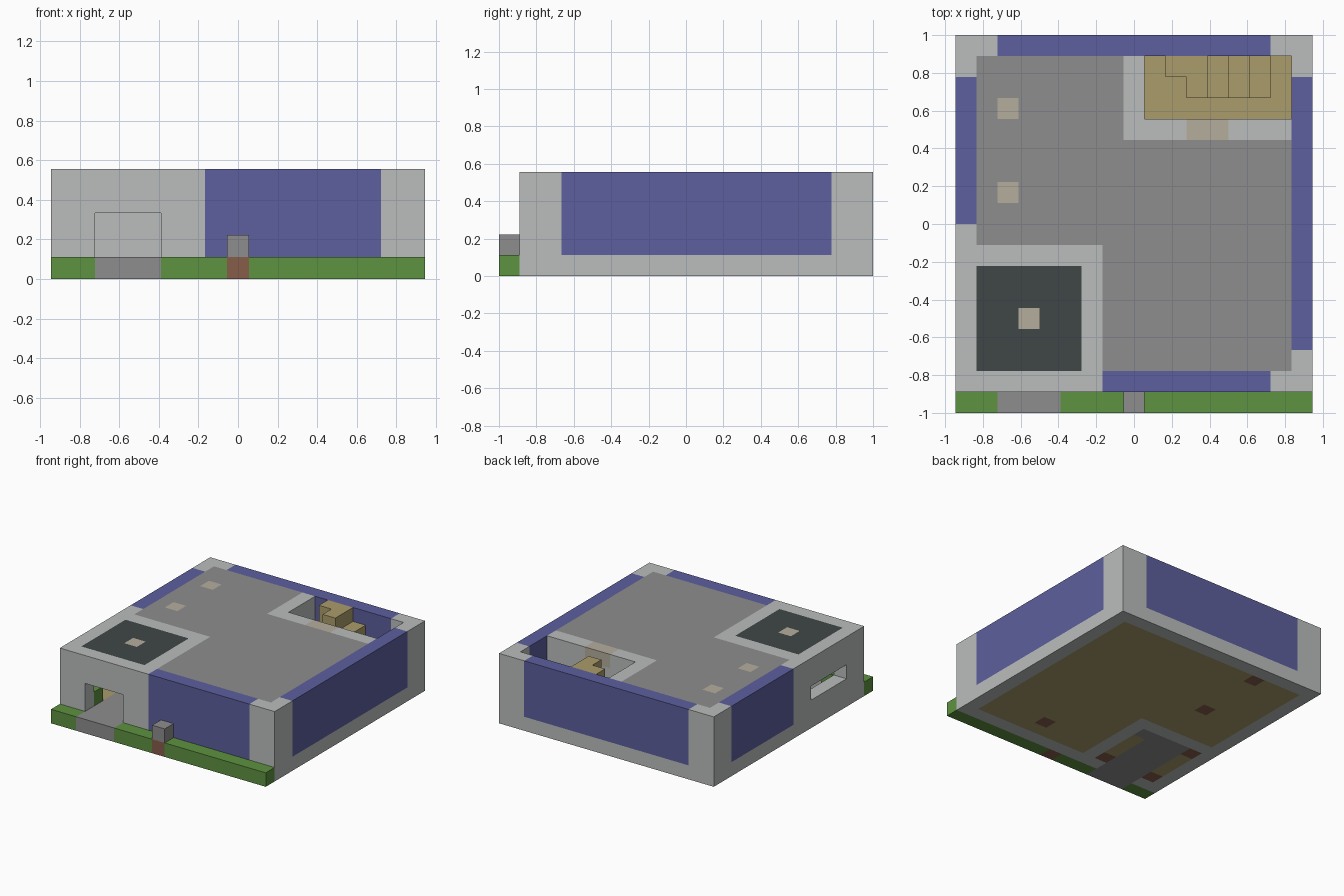
import bpy, bmesh
from mathutils import Vector

cube = bpy.data.objects.get("Cube")
if cube:
    bpy.data.objects.remove(cube, do_unlink=True)

UNIT = 1 / 9
ORIGIN = Vector((-8.5, -9, 0))


def material(name, r, g, b):
    lin = [((c / 255 + 0.055) / 1.055) ** 2.4 for c in (r, g, b)] + [1]
    m = bpy.data.materials.new(name)
    m.use_nodes = True
    m.diffuse_color = lin
    m.node_tree.nodes["Principled BSDF"].inputs["Base Color"].default_value = lin
    return m


plaster = material("light grey plaster", 187, 190, 189)
glass = material("blue glass", 93, 95, 158)
grass = material("grass green", 94, 146, 64)
stone = material("mid grey stone", 141, 141, 141)
slate = material("dark slate", 64, 70, 70)
wood = material("tan wood", 171, 156, 108)
lamp = material("beige lamp", 181, 174, 157)
soil = material("brown soil", 134, 93, 74)

cells = {}   # block position -> part name
colours = {}  # part name -> material


def fill(part, mat, xs, ys, zs):
    """Fill a range of blocks; later fills replace earlier ones."""
    colours[part] = mat
    for x in range(*xs):
        for y in range(*ys):
            for z in range(*zs):
                cells[x, y, z] = part


def clear(xs, ys, zs):
    for x in range(*xs):
        for y in range(*ys):
            for z in range(*zs):
                cells.pop((x, y, z), None)


def one(n):
    return (n, n + 1)


FULL, PANE, BASE, TOP = (0, 5), (1, 5), (0, 1), (4, 5)

# Lawn, floor and flat roof
fill("lawn", grass, (0, 17), (0, 1), BASE)
fill("floor", wood, (1, 16), (2, 17), BASE)
fill("roof", stone, (1, 16), (2, 17), TOP)
fill("porch_roof", slate, (1, 6), (2, 7), TOP)

# Outer walls
for ys in ((1, 2), (17, 18)):
    fill("outer_walls", plaster, (0, 17), ys, FULL)
for xs in ((0, 1), (16, 17)):
    fill("outer_walls", plaster, xs, (1, 18), FULL)

# Walls of the entrance room and the stairwell
fill("entrance_walls", plaster, (1, 7), (7, 8), FULL)
fill("entrance_walls", plaster, (6, 7), (2, 7), FULL)
fill("stairwell_walls", plaster, (8, 16), (13, 14), PANE)
fill("stairwell_walls", plaster, (8, 9), (13, 17), PANE)

# Large glass panels
fill("front_glass", glass, (7, 15), (1, 2), PANE)
fill("back_glass", glass, (2, 15), (17, 18), PANE)
fill("left_glass", glass, (16, 17), (3, 16), PANE)
fill("right_glass", glass, (0, 1), (9, 16), PANE)

# Openings: front doorway, side window, stairwell doorway and skylight
clear((2, 5), (1, 2), (1, 3))
clear((0, 1), (3, 7), (2, 3))
clear((11, 13), (13, 14), (1, 3))
clear((9, 16), (14, 17), TOP)

# Path through the doorway and the corner stone
fill("path", stone, (2, 5), (0, 7), BASE)
fill("corner_stone", stone, one(5), one(6), BASE)

# Planters in the entrance room and soil spots in the floor
for x, y in ((1, 2), (1, 6), (5, 2)):
    fill("planter_soil", soil, one(x), one(y), BASE)
    fill("plants", grass, one(x), one(y), (1, 2))
for x, y in ((11, 3), (4, 11), (4, 16)):
    fill("floor_soil", soil, one(x), one(y), BASE)

# Post by the path
fill("post_base", soil, one(8), one(0), BASE)
fill("post_top", stone, one(8), one(0), (1, 2))

# Ceiling lamps and the lamp over the stairwell doorway
for x, y in ((2, 14), (2, 10), (3, 4)):
    fill("ceiling_lamps", lamp, one(x), one(y), TOP)
fill("stairwell_lamp", lamp, (11, 13), (13, 14), TOP)

# Stairs with a landing at the top
fill("stairs", wood, one(10), one(16), PANE)
for step in range(4):
    fill("stairs", wood, one(11 + step), (15, 17), (1, 5 - step))


def build(part):
    """Skin the exposed block sides of one part."""
    bm = bmesh.new()
    for pos, name in cells.items():
        if name != part:
            continue
        centre = Vector(pos) + Vector((0.5, 0.5, 0.5)) + ORIGIN
        for axis in range(3):
            for sign in (-1, 1):
                near = list(pos)
                near[axis] += sign
                if tuple(near) in cells:
                    continue
                n, u = Vector(), Vector()
                n[axis], u[(axis + 1) % 3] = sign, 1
                v = n.cross(u)
                mid = centre + n / 2
                corners = [mid + (u * a + v * b) / 2
                           for a, b in ((-1, -1), (1, -1), (1, 1), (-1, 1))]
                bm.faces.new([bm.verts.new(c * UNIT) for c in corners])
    bmesh.ops.remove_doubles(bm, verts=bm.verts, dist=0.001)
    mesh = bpy.data.meshes.new(part)
    bm.to_mesh(mesh)
    bm.free()
    mesh.materials.append(colours[part])
    bpy.context.collection.objects.link(bpy.data.objects.new(part, mesh))


for part in colours:
    build(part)
